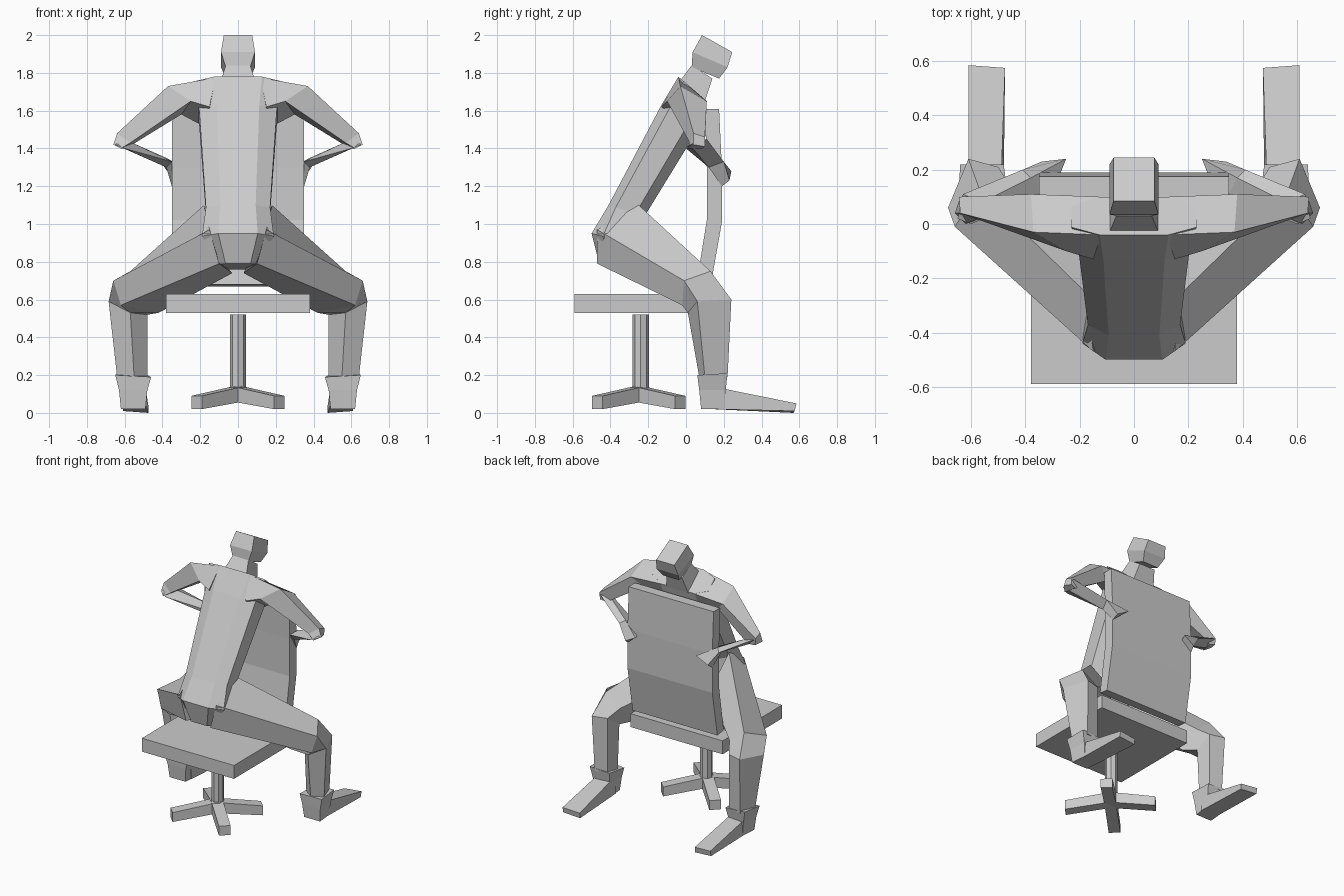
import bpy
import bmesh
import math
from mathutils import Matrix, Vector

default_cube = bpy.data.objects.get("Cube")
if default_cube:
    bpy.data.objects.remove(default_cube, do_unlink=True)

# One plain grey for figure and chair
grey = bpy.data.materials.new("plain_grey")
grey.use_nodes = True
grey_colour = (0.6, 0.6, 0.6, 1)
grey.diffuse_color = grey_colour
grey.node_tree.nodes["Principled BSDF"].inputs["Base Color"].default_value = grey_colour


def finish(name, bm):
    """Turn a bmesh into a flat shaded grey object."""
    bmesh.ops.recalc_face_normals(bm, faces=bm.faces)
    mesh = bpy.data.meshes.new(name)
    bm.to_mesh(mesh)
    bm.free()
    mesh.materials.append(grey)
    obj = bpy.data.objects.new(name, mesh)
    bpy.context.scene.collection.objects.link(obj)
    return obj


def loft(name, rings, side=1):
    """Skin a closed tube through rings of equal point count."""
    bm = bmesh.new()
    loops = [[bm.verts.new((side * x, y, z)) for x, y, z in ring] for ring in rings]
    count = len(loops[0])
    for lower, upper in zip(loops, loops[1:]):
        for i in range(count):
            j = (i + 1) % count
            bm.faces.new((lower[i], lower[j], upper[j], upper[i]))
    bm.faces.new(loops[0])
    bm.faces.new(loops[-1])
    return finish(name, bm)


def pair(name, rings):
    """Build the same limb on both sides of the body."""
    for prefix, side in (("left_", 1), ("right_", -1)):
        loft(prefix + name, rings, side)


def box(name, low, high):
    bm = bmesh.new()
    low, high = Vector(low), Vector(high)
    placing = Matrix.Translation((low + high) / 2) @ Matrix.Diagonal((*(high - low), 1))
    bmesh.ops.create_cube(bm, size=1, matrix=placing)
    return finish(name, bm)


def sheet_ring(half_width, back, front):
    """Rectangular section from a back and a front point in the side plane."""
    return [(-half_width, *back), (half_width, *back),
            (half_width, *front), (-half_width, *front)]


def body_ring(half_width, back, front):
    """Eight sided section with softened corners."""
    back, front = Vector(back), Vector(front)
    outline = [(.55, 0), (1, .2), (1, .75), (.6, 1)]
    outline += [(-x, t) for x, t in reversed(outline)]
    return [(x * half_width, *back.lerp(front, t)) for x, t in outline]


# Chair seat and post
box("seat", (-.38, -.59, .53), (.38, .11, .63))
bm = bmesh.new()
bmesh.ops.create_cone(bm, cap_ends=True, segments=8, radius1=.043, radius2=.043, depth=.42,
                      matrix=Matrix.Translation((0, -.24, .31)))
finish("seat_post", bm)

# Bent backrest
loft("backrest", [
    sheet_ring(.35, (.055, .68), (.13, .67)),
    sheet_ring(.35, (.11, 1.02), (.19, 1.01)),
    sheet_ring(.35, (.11, 1.3), (.19, 1.3)),
    sheet_ring(.35, (.10, 1.61), (.175, 1.61)),
])

# Four sloping base arms set on the diagonals
for number in range(4):
    arm = loft("base_arm_" + str(number + 1), [
        sheet_ring(.04, (0, .06), (0, .14)),
        sheet_ring(.04, (.31, .02), (.31, .09)),
    ])
    turn = Matrix.Rotation(math.radians(45 + 90 * number), 4, "Z")
    arm.data.transform(Matrix.Translation((0, -.25, 0)) @ turn)

# Leaning torso from pelvis to shoulders
loft("torso", [
    body_ring(.12, (-.46, .79), (-.15, .76)),
    body_ring(.19, (-.5, .95), (-.2, .88)),
    body_ring(.17, (-.41, 1.1), (-.22, 1.04)),
    body_ring(.205, (-.13, 1.63), (.05, 1.48)),
    body_ring(.23, (-.04, 1.78), (.1, 1.66)),
])

# Neck and bowed head
loft("neck", [
    sheet_ring(.09, (-.03, 1.76), (.1, 1.65)),
    sheet_ring(.065, (.03, 1.84), (.14, 1.77)),
])
loft("head", [
    sheet_ring(.065, (.03, 1.83), (.175, 1.77)),
    sheet_ring(.09, (.035, 1.91), (.22, 1.83)),
    sheet_ring(.075, (.085, 2), (.245, 1.91)),
])

# Shoulders and upper arms
pair("upper_arm", [
    [(.12, -.04, 1.775), (.12, .1, 1.66), (.15, .04, 1.5), (.15, -.13, 1.62)],
    [(.37, -.03, 1.73), (.38, .11, 1.65), (.3, .06, 1.58), (.25, -.1, 1.65)],
    [(.64, .04, 1.48), (.645, .1, 1.46), (.56, .1, 1.42), (.57, .02, 1.43)],
    [(.66, .04, 1.42), (.64, .1, 1.41), (.6, .09, 1.4), (.62, 0, 1.4)],
])

# Forearms bent around the backrest, ending in simple hands
pair("forearm", [
    [(.65, .02, 1.42), (.63, .11, 1.45), (.56, .08, 1.43), (.6, 0, 1.4)],
    [(.38, .12, 1.3), (.41, .2, 1.33), (.38, .17, 1.35), (.35, .11, 1.33)],
    [(.35, .19, 1.2), (.34, .23, 1.23), (.25, .24, 1.28), (.27, .19, 1.27)],
])

# Splayed thighs running into the shins
pair("leg", [
    [(.15, -.47, .97), (.18, -.25, 1.1), (.14, -.08, .86), (.03, -.2, .74), (.1, -.47, .79)],
    [(.66, -.01, .7), (.57, .13, .75), (.45, .13, .66), (.42, .02, .53), (.62, -.02, .57)],
    [(.685, .06, .59), (.61, .24, .6), (.5, .21, .6), (.48, .1, .52), (.57, .01, .53)],
    [(.64, .1, .19), (.6, .22, .19), (.5, .21, .19), (.48, .12, .19), (.55, .07, .19)],
])

# Ankles flare into trouser cuffs
pair("ankle", [
    [(.65, .06, .2), (.64, .22, .21), (.48, .22, .2), (.46, .07, .19)],
    [(.63, .07, .12), (.62, .21, .12), (.49, .2, .12), (.48, .07, .12)],
    [(.62, .08, .02), (.61, .2, .02), (.48, .2, .02), (.49, .08, .02)],
])

# Long flat feet
pair("foot", [
    [(.48, .14, .02), (.61, .14, .02), (.61, .14, .14), (.49, .14, .14)],
    [(.475, .57, 0), (.61, .575, .01), (.61, .585, .05), (.475, .575, .04)],
])
